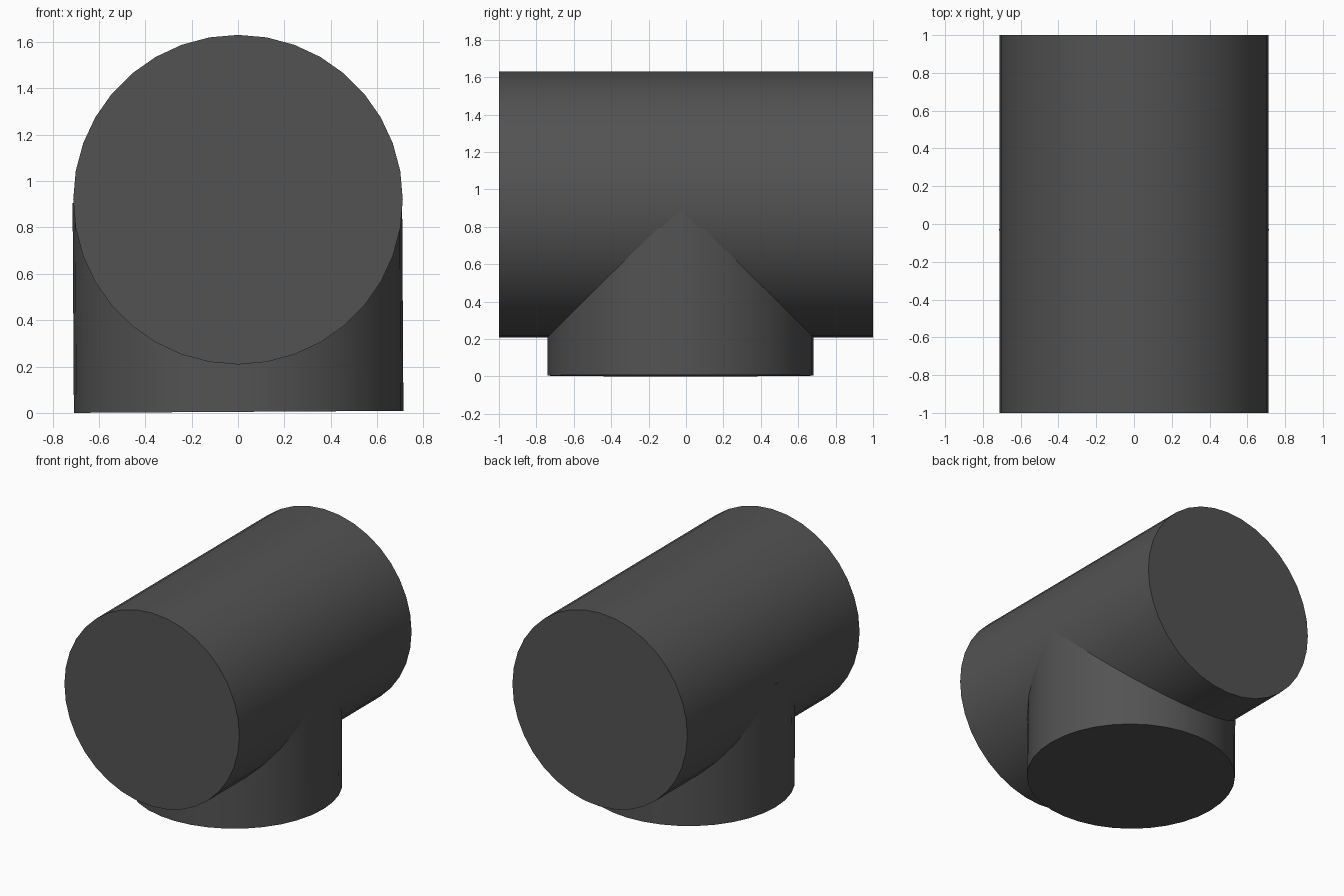
import bpy
import math

if "Cube" in bpy.data.objects:
    bpy.data.objects.remove(bpy.data.objects["Cube"])

RADIUS = 0.711
AXIS_Z = 0.92

# Dark grey finish shared by both parts
dark = bpy.data.materials.new("dark_grey")
dark.diffuse_color = (0.086, 0.086, 0.086, 1)
dark.use_nodes = True
dark.node_tree.nodes["Principled BSDF"].inputs["Base Color"].default_value = dark.diffuse_color


def pipe(name, length, location, rotation):
    bpy.ops.mesh.primitive_cylinder_add(
        vertices=36, radius=RADIUS, depth=length,
        location=location, rotation=rotation)
    obj = bpy.context.object
    obj.name = name
    obj.data.materials.append(dark)
    bpy.ops.object.shade_smooth_by_angle(angle=math.radians(30))
    return obj


# Long horizontal cylinder running front to back
pipe("horizontal_barrel", 2.0, (0, 0, AXIS_Z), (math.radians(90), 0, 0))

# Short upright cylinder meeting it from below, leaning very slightly
pipe("upright_stem", 0.905, (0, -0.03, 0.457), (0, math.radians(-0.35), 0))
